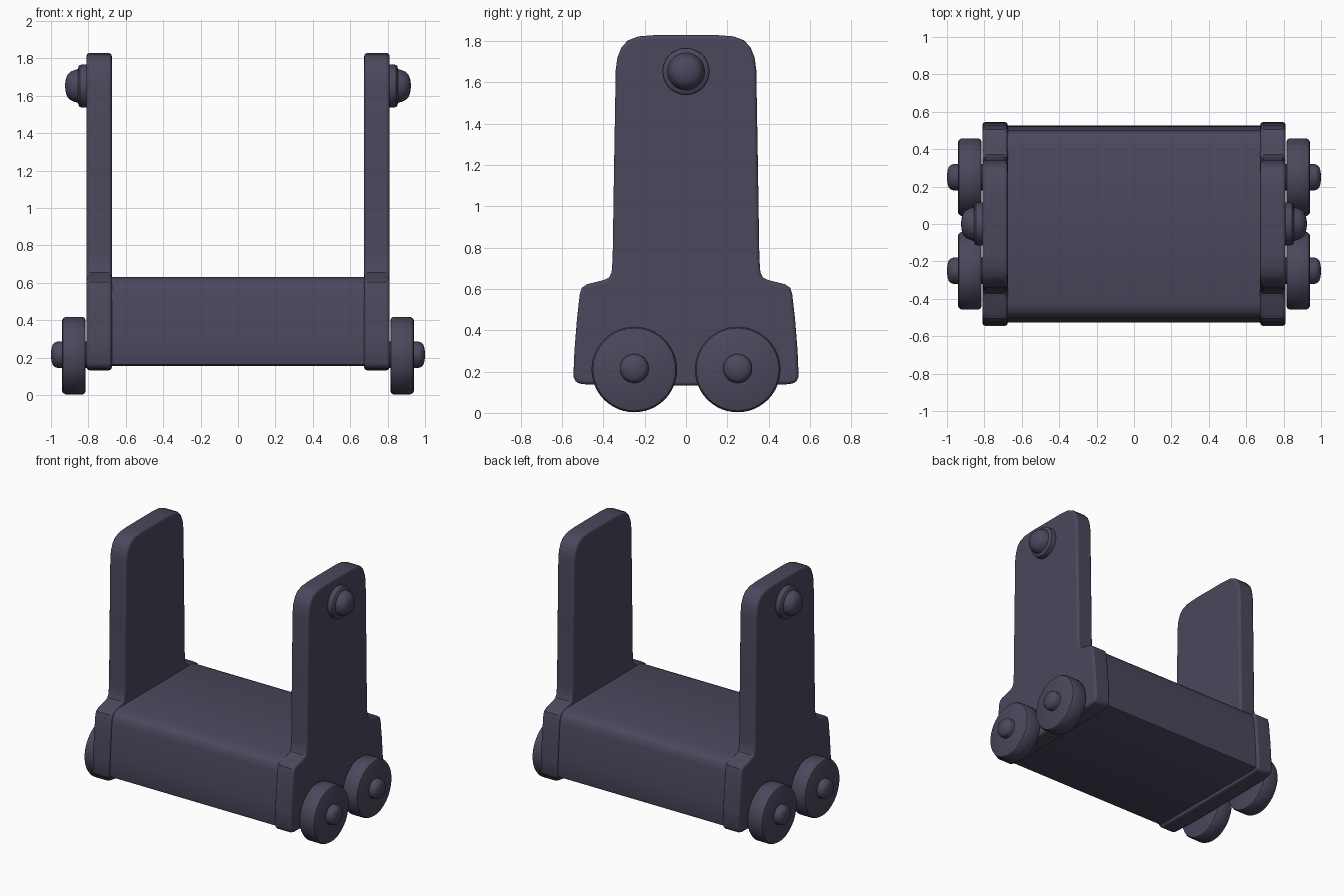
import bpy, bmesh, math

if "Cube" in bpy.data.objects:
    bpy.data.objects.remove(bpy.data.objects["Cube"])

mat = bpy.data.materials.new("dark purple grey")
mat.diffuse_color = (0.073, 0.062, 0.107, 1)
mat.use_nodes = True
mat.node_tree.nodes["Principled BSDF"].inputs["Base Color"].default_value = mat.diffuse_color


def finish(bm, name, bevel=0.0, mirror=False):
    bmesh.ops.recalc_face_normals(bm, faces=bm.faces)
    me = bpy.data.meshes.new(name)
    bm.to_mesh(me)
    bm.free()
    me.materials.append(mat)
    ob = bpy.data.objects.new(name, me)
    bpy.context.collection.objects.link(ob)
    bpy.ops.object.select_all(action='DESELECT')
    ob.select_set(True)
    bpy.context.view_layer.objects.active = ob
    bpy.ops.object.shade_smooth_by_angle(angle=math.radians(35))
    if bevel:
        b = ob.modifiers.new("soft edge", 'BEVEL')
        b.width, b.segments = bevel, 3
        b.limit_method, b.angle_limit = 'ANGLE', math.radians(50)
    if mirror:
        ob.modifiers.new("mirror", 'MIRROR')
    return ob


def slab(name, half, x0, x1, bevel=0.0, mirror=False):
    """Extrude a left-right symmetric (y, z) outline along x."""
    outline = half + [(-y, z) for y, z in reversed(half)]
    bm = bmesh.new()
    f = bm.faces.new([bm.verts.new((x0, y, z)) for y, z in outline])
    ext = bmesh.ops.extrude_face_region(bm, geom=[f])
    for v in ext["geom"]:
        if isinstance(v, bmesh.types.BMVert):
            v.co.x = x1
    return finish(bm, name, bevel, mirror)


def lathe(name, profile, y, z, n=48):
    """Revolve an (x, radius) profile around an x-direction axle, mirrored."""
    bm = bmesh.new()
    rings = [[bm.verts.new((x, y + r * math.cos(2 * math.pi * i / n),
                            z + r * math.sin(2 * math.pi * i / n)))
              for i in range(n)] for x, r in profile]
    for a, b in zip(rings, rings[1:]):
        for i in range(n):
            j = (i + 1) % n
            bm.faces.new((a[i], a[j], b[j], b[i]))
    bm.faces.new(rings[0])
    bm.faces.new(rings[-1])
    return finish(bm, name, mirror=True)


# central block between the side panels
slab("body", [(0.505, 0.155), (0.522, 0.162), (0.527, 0.18), (0.52, 0.32),
              (0.502, 0.55), (0.492, 0.59), (0.47, 0.615), (0.42, 0.63)],
     -0.70, 0.70)

# side panels: wide foot, shoulder and tall upright with rounded top
slab("side_panel",
     [(0.30, 0.132), (0.50, 0.139), (0.532, 0.147), (0.545, 0.175),
      (0.54, 0.30), (0.528, 0.45), (0.514, 0.575), (0.504, 0.605),
      (0.48, 0.622), (0.40, 0.642), (0.372, 0.655), (0.36, 0.68),
      (0.355, 0.75), (0.348, 1.20), (0.34, 1.66), (0.332, 1.72),
      (0.312, 1.77), (0.28, 1.803), (0.23, 1.822), (0.15, 1.828)],
     0.675, 0.81, bevel=0.016, mirror=True)

# wheels with axles and rounded hub caps
for label, y in (("front", -0.25), ("rear", 0.25)):
    lathe(label + "_wheel",
          [(0.815, 0.188), (0.818, 0.200), (0.830, 0.207), (0.922, 0.207),
           (0.935, 0.200), (0.940, 0.190)], y, 0.21)
    lathe(label + "_hub",
          [(0.80, 0.07), (0.965, 0.07), (0.978, 0.066), (0.990, 0.055),
           (0.997, 0.035), (1.0, 0.012)], y, 0.215)

# bolts near the top of the uprights
lathe("top_bolt",
      [(0.80, 0.114), (0.838, 0.114), (0.846, 0.112), (0.852, 0.105),
       (0.856, 0.090), (0.875, 0.085), (0.895, 0.076), (0.910, 0.062),
       (0.920, 0.040), (0.924, 0.012)], 0, 1.652)
